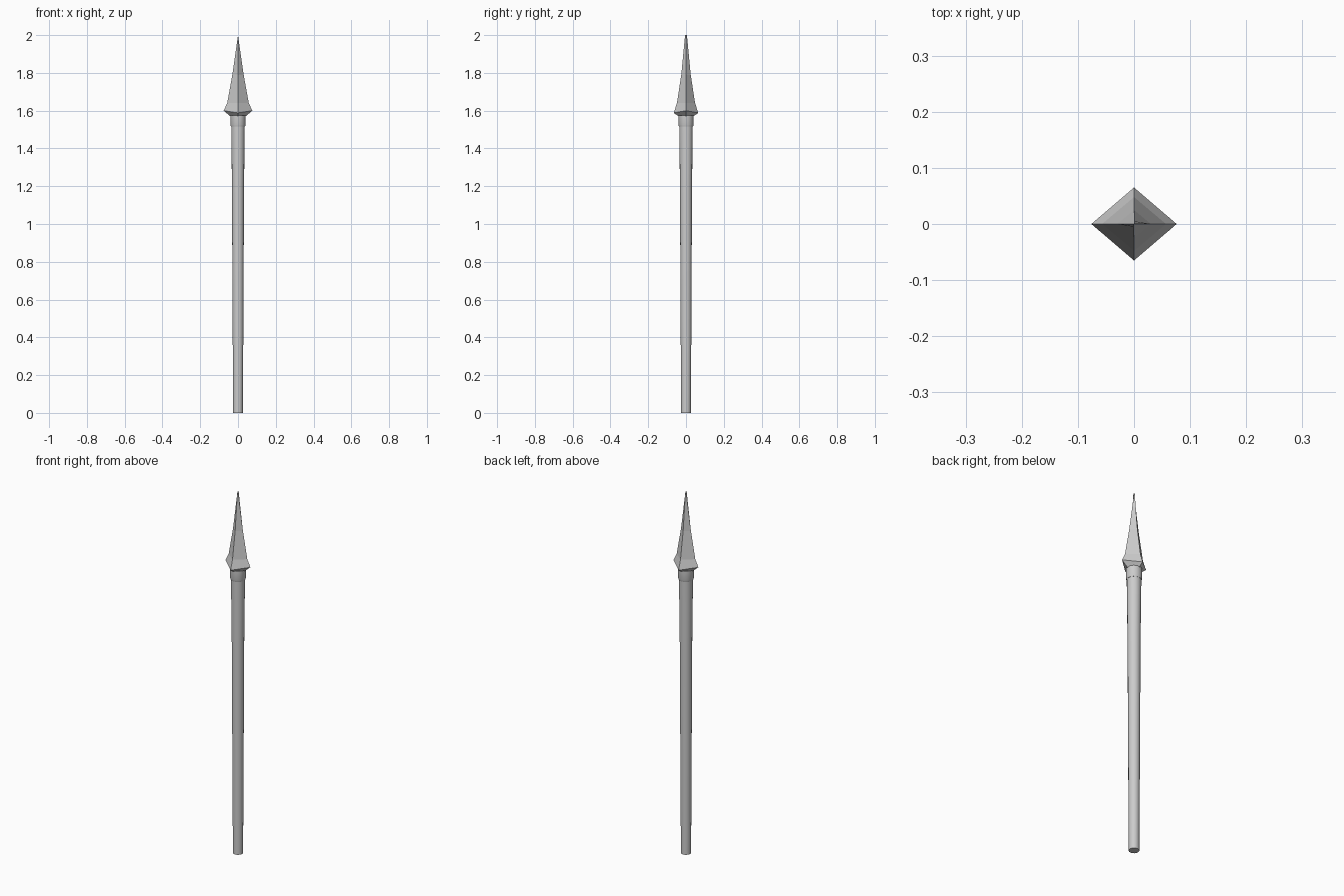
import bpy, bmesh
from math import cos, sin, pi, radians

if "Cube" in bpy.data.objects:
    bpy.data.objects.remove(bpy.data.objects["Cube"])


def loft(name, rings, smooth=False):
    """Skin a closed mesh through equally sized rings of points."""
    bm = bmesh.new()
    vs = [[bm.verts.new(p) for p in ring] for ring in rings]
    n = len(vs[0])
    for a, b in zip(vs, vs[1:]):
        for i in range(n):
            j = (i + 1) % n
            bm.faces.new((a[i], a[j], b[j], b[i]))
    bm.faces.new(vs[0][::-1])
    bm.faces.new(vs[-1])
    bmesh.ops.remove_doubles(bm, verts=bm.verts, dist=0.0001)
    bmesh.ops.recalc_face_normals(bm, faces=bm.faces)
    me = bpy.data.meshes.new(name)
    bm.to_mesh(me)
    bm.free()
    ob = bpy.data.objects.new(name, me)
    bpy.context.collection.objects.link(ob)
    if smooth:
        bpy.ops.object.select_all(action='DESELECT')
        ob.select_set(True)
        bpy.context.view_layer.objects.active = ob
        bpy.ops.object.shade_smooth_by_angle(angle=radians(35))
    return ob


def circle(r, z, n=16):
    return [(r * cos(2 * pi * i / n), r * sin(2 * pi * i / n), z) for i in range(n)]


def diamond(x, zx, y, zy):
    return [(x, 0, zx), (0, y, zy), (-x, 0, zx), (0, -y, zy)]


# Tapered shaft, thicker towards the head
loft("shaft", [circle(0.026, 0), circle(0.029, 0.6), circle(0.032, 1.2),
               circle(0.036, 1.54)], True)

# Collar under the head
loft("collar", [circle(0.037, 1.515), circle(0.040, 1.525), circle(0.040, 1.575)], True)

# Four-sided spear head: flared base, concave taper, narrow ridge tip
loft("spear_head", [
    diamond(0.042, 1.571, 0.040, 1.571),
    diamond(0.076, 1.60, 0.065, 1.588),
    diamond(0.057, 1.64, 0.048, 1.64),
    diamond(0.030, 1.79, 0.025, 1.79),
    diamond(0.0, 2.0, 0.005, 2.0),
])
